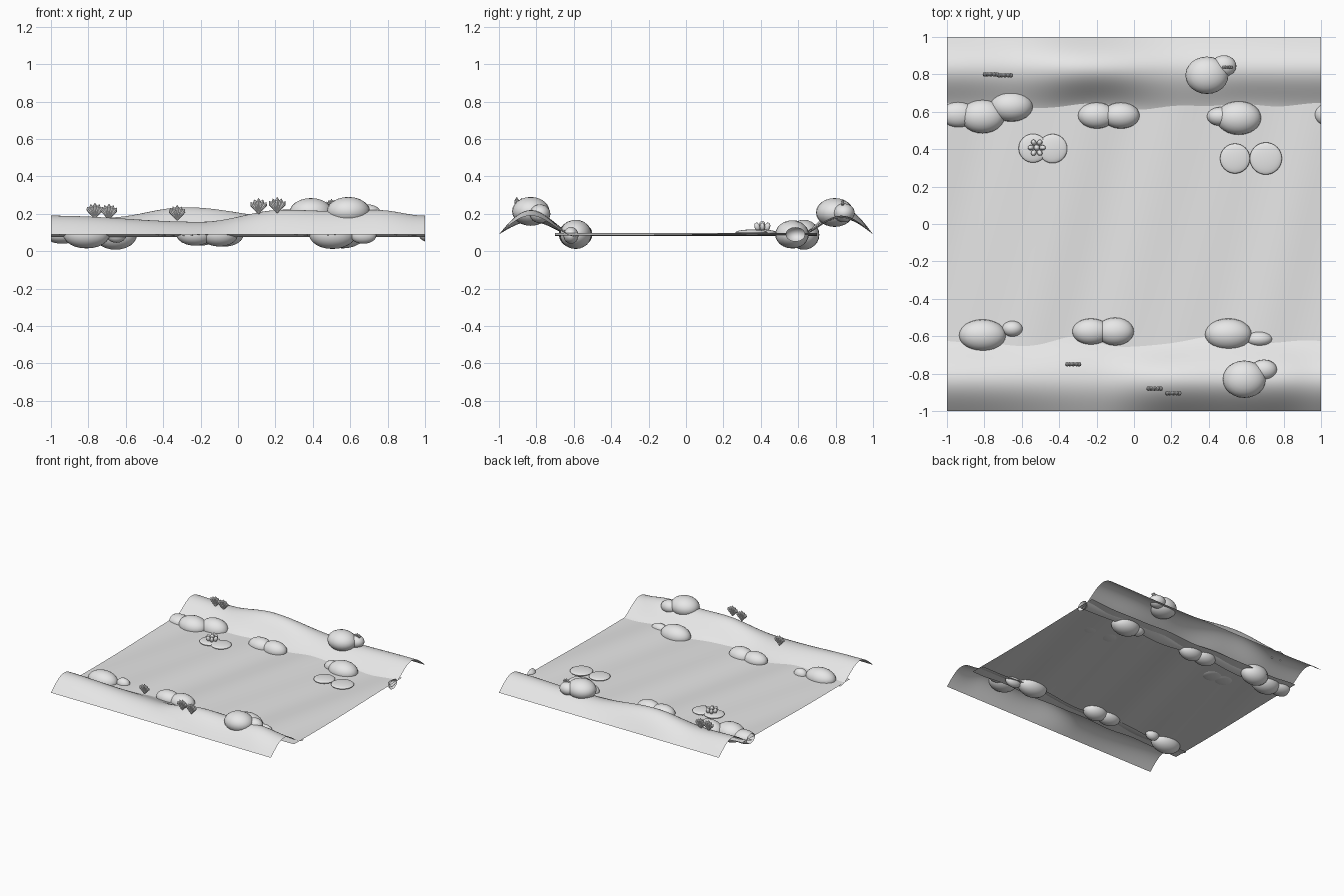
import bpy, bmesh, math
from mathutils import Matrix, Vector

if "Cube" in bpy.data.objects:
    bpy.data.objects.remove(bpy.data.objects["Cube"], do_unlink=True)

grey = bpy.data.materials.new("light grey")
grey.use_nodes = True
grey.diffuse_color = (0.8, 0.8, 0.8, 1)
grey.node_tree.nodes["Principled BSDF"].inputs["Base Color"].default_value = (0.8, 0.8, 0.8, 1)


def finish(name, bm, smooth=True):
    mesh = bpy.data.meshes.new(name)
    for f in bm.faces:
        f.smooth = smooth
    bm.to_mesh(mesh)
    bm.free()
    mesh.materials.append(grey)
    obj = bpy.data.objects.new(name, mesh)
    bpy.context.collection.objects.link(obj)
    return obj


def smooth_keys(keys, t):
    """Eased interpolation through (position, value) pairs."""
    for (a, va), (b, vb) in zip(keys, keys[1:]):
        if t <= b:
            k = (t - a) / (b - a)
            return va + (vb - va) * (1 - math.cos(math.pi * k)) / 2
    return keys[-1][1]


def sheet(name, nu, nv, point):
    """Open grid surface, always facing up."""
    bm = bmesh.new()
    rows = [[bm.verts.new(point(i / nu, j / nv)) for j in range(nv + 1)] for i in range(nu + 1)]
    for i in range(nu):
        for j in range(nv):
            f = bm.faces.new((rows[i][j], rows[i + 1][j], rows[i + 1][j + 1], rows[i][j + 1]))
            f.normal_update()
            if f.normal.z < 0:
                f.normal_flip()
    return finish(name, bm)


def add_ball(bm, centre, radii, rot=Matrix(), seg=24):
    m = Matrix.Translation(centre) @ rot @ Matrix.Diagonal((*radii, 1))
    bmesh.ops.create_uvsphere(bm, u_segments=seg, v_segments=seg // 2, radius=1, matrix=m)


# Water: thin sheet with faint slanted ripples
def water(u, v):
    x, y = -1 + 2 * u, -0.7 + 1.4 * v
    z = 0.09 + 0.005 * math.sin(3 * math.pi * x - 2 * y) + 0.003 * math.sin(5 * math.pi * x - 4 * y + 1)
    return x, y, z


sheet("water", 80, 24, water)


# Banks: rounded ridges whose crest height and inner edge wander along x
def bank(name, side, crest, wave):
    def point(u, v):
        x = -1 + 2 * u
        top = smooth_keys(crest, x)
        inner = 0.57 + 0.015 * math.sin(2 * math.pi * x + wave) + 0.01 * math.sin(3 * math.pi * x + wave)
        y = 1 - v * (1 - inner)
        if y > 0.83:
            k = (1 - y) / 0.17
            z = 0.09 + (top - 0.09) * math.sin(k * math.pi / 2)
        else:
            k = (0.83 - y) / (0.83 - inner)
            z = top + (0.075 - top) * (1 - math.cos(math.pi * k)) / 2
        return x, side * y, z
    return sheet(name, 60, 28, point)


bank("front_bank", -1, [(-1, 0.19), (-0.2, 0.157), (0.25, 0.222), (0.5, 0.215), (0.75, 0.22), (1, 0.19)], 1)
bank("back_bank", 1, [(-1, 0.19), (-0.7, 0.18), (-0.28, 0.235), (0.3, 0.175), (1, 0.19)], 3)

# Stones: x, y, z, then radii
stones = {
    "back_shore_stone": [
        (-0.94, 0.585, 0.09, 0.095, 0.068, 0.05), (-0.81, 0.575, 0.09, 0.118, 0.09, 0.075),
        (-0.655, 0.63, 0.088, 0.115, 0.083, 0.08), (-0.2, 0.58, 0.09, 0.1, 0.07, 0.06),
        (-0.07, 0.58, 0.09, 0.1, 0.07, 0.065), (0.46, 0.575, 0.09, 0.07, 0.05, 0.05),
        (0.56, 0.567, 0.09, 0.12, 0.09, 0.075), (1.06, 0.585, 0.09, 0.095, 0.068, 0.05)],
    "front_shore_stone": [
        (-0.81, -0.595, 0.09, 0.125, 0.085, 0.075), (-0.65, -0.56, 0.09, 0.055, 0.042, 0.045),
        (-0.23, -0.575, 0.09, 0.1, 0.07, 0.06), (-0.1, -0.575, 0.09, 0.1, 0.075, 0.065),
        (0.505, -0.59, 0.09, 0.125, 0.085, 0.078), (0.67, -0.615, 0.085, 0.07, 0.04, 0.045)],
    "bank_top_stone": [
        (0.39, 0.795, 0.207, 0.115, 0.1, 0.077), (0.48, 0.845, 0.205, 0.067, 0.057, 0.05),
        (0.59, -0.83, 0.213, 0.115, 0.1, 0.077), (0.695, -0.78, 0.2, 0.07, 0.055, 0.05)],
}
for name, items in stones.items():
    for x, y, z, *radii in items:
        bm = bmesh.new()
        add_ball(bm, (x, y, z), radii)
        # trim stones flush with the tile sides
        for s in (-1, 1):
            bmesh.ops.bisect_plane(bm, geom=bm.verts[:] + bm.edges[:] + bm.faces[:],
                                   plane_co=(s, 0, 0), plane_no=(s, 0, 0), clear_outer=True)
        finish(name, bm)

# Lily pads: flat lenses resting in the water
for x, y, r in [(-0.54, 0.405, 0.077), (-0.435, 0.403, 0.078), (0.54, 0.35, 0.08), (0.705, 0.35, 0.086)]:
    bm = bmesh.new()
    add_ball(bm, (x, y, 0.1), (r, r, 0.016), seg=32)
    finish("lily_pad", bm)

# Lily flower: ring of petals around a centre
bm = bmesh.new()
flower = Vector((-0.52, 0.408, 0.13))
add_ball(bm, flower + Vector((0, 0, 0.012)), (0.016, 0.016, 0.02), seg=12)
for i in range(6):
    a = i * math.pi / 3
    add_ball(bm, flower + Vector((0.031 * math.cos(a), 0.031 * math.sin(a), 0)),
             (0.016, 0.014, 0.024), Matrix.Rotation(a, 4, "Z") @ Matrix.Rotation(0.35, 4, "Y"), 12)
finish("lily_flower", bm)


# Grass tufts: blades fanned across x, widening then pointed
def tuft(x, y, z, size):
    bm = bmesh.new()
    for i in range(-2, 3):
        length = size * (1 - 0.05 * abs(i))
        m = Matrix.Translation((x, y, z)) @ Matrix.Rotation(i * 0.3, 4, "Y")
        for low, high, r1, r2 in [(0, 0.78, 0.03, 0.15), (0.78, 1, 0.15, 0)]:
            bmesh.ops.create_cone(
                bm, segments=8, radius1=r1 * size, radius2=r2 * size, depth=(high - low) * length,
                matrix=m @ Matrix.Translation((0, 0, (low + high) / 2 * length)))
    finish("grass_tuft", bm, False)


for spot in [(-0.765, 0.8, 0.175, 0.085), (-0.69, 0.795, 0.17, 0.085), (-0.325, -0.75, 0.165, 0.083),
             (0.11, -0.88, 0.2, 0.085), (0.21, -0.905, 0.205, 0.085), (0.5, 0.838, 0.225, 0.055)]:
    tuft(*spot)
